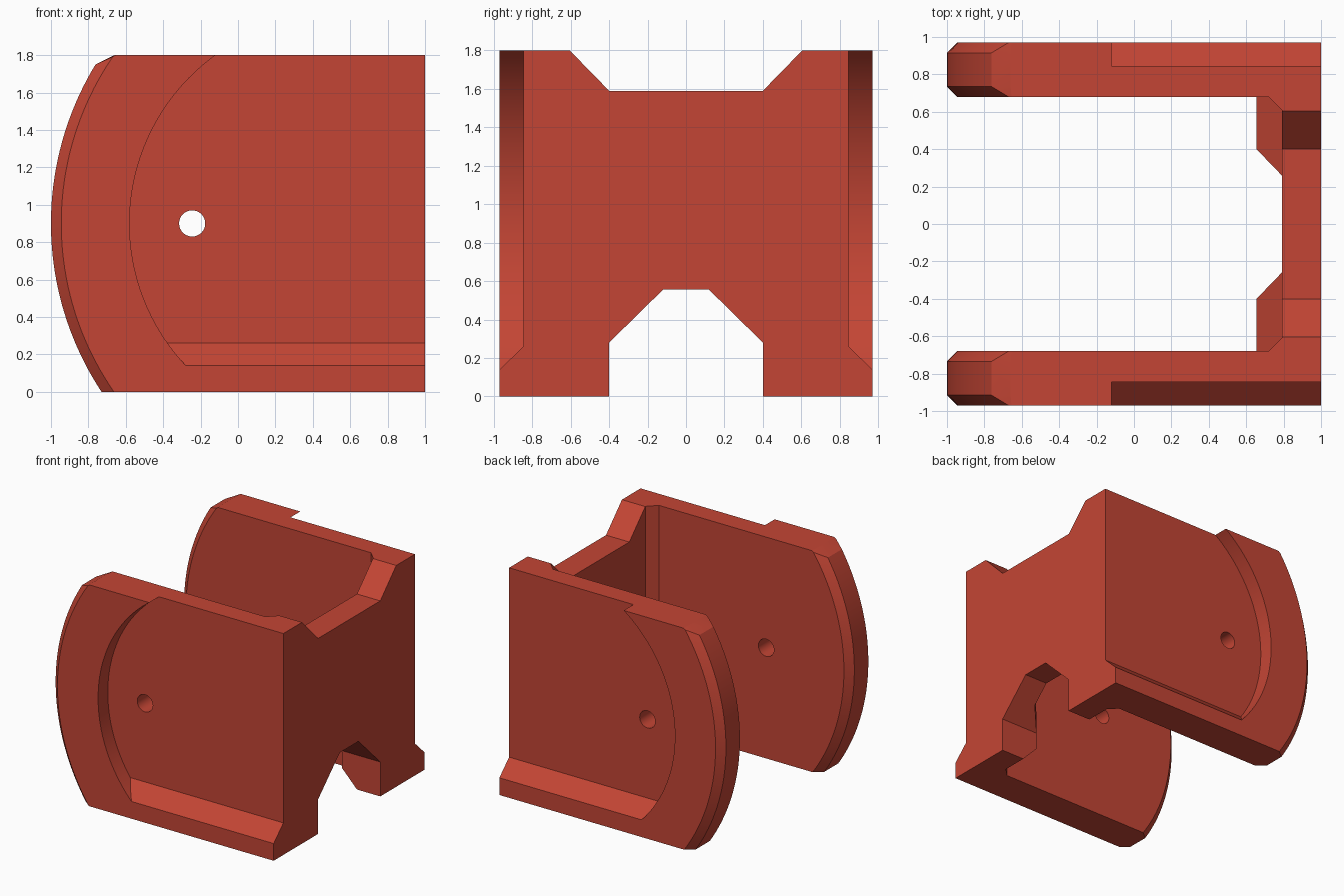
import bpy, bmesh, math
from mathutils import Vector

if "Cube" in bpy.data.objects:
    bpy.data.objects.remove(bpy.data.objects["Cube"])

red = bpy.data.materials.new("brick_red")
red.diffuse_color = (0.55, 0.06, 0.035, 1)
red.use_nodes = True
red.node_tree.nodes["Principled BSDF"].inputs["Base Color"].default_value = red.diffuse_color


def loft(name, rings):
    """Closed solid through rings of equal point count."""
    bm = bmesh.new()
    vs = [[bm.verts.new(p) for p in ring] for ring in rings]
    n = len(vs[0])
    for a, b in zip(vs, vs[1:]):
        for i in range(n):
            j = (i + 1) % n
            bm.faces.new((a[i], a[j], b[j], b[i]))
    bm.faces.new(vs[0][::-1])
    bm.faces.new(vs[-1])
    return finish(name, bm)


def finish(name, bm):
    bmesh.ops.recalc_face_normals(bm, faces=bm.faces)
    me = bpy.data.meshes.new(name)
    bm.to_mesh(me)
    bm.free()
    me.materials.append(red)
    ob = bpy.data.objects.new(name, me)
    bpy.context.collection.objects.link(ob)
    return ob


def prism(name, axis, pts, lo, hi):
    """Extrude a 2D outline along one axis."""
    put = {"x": lambda a, b, t: (t, a, b),
           "y": lambda a, b, t: (a, t, b),
           "z": lambda a, b, t: (a, b, t)}[axis]
    return loft(name, [[put(a, b, t) for a, b in pts] for t in (lo, hi)])


def slice_off(ob, point, normal):
    """Remove everything on the normal's side of a plane and cap the cut."""
    bm = bmesh.new()
    bm.from_mesh(ob.data)
    cut = bmesh.ops.bisect_plane(bm, geom=bm.verts[:] + bm.edges[:] + bm.faces[:],
                                 plane_co=point, plane_no=Vector(normal).normalized(),
                                 clear_outer=True)
    edges = [e for e in cut["geom_cut"] if isinstance(e, bmesh.types.BMEdge)]
    bmesh.ops.contextual_create(bm, geom=edges)
    bmesh.ops.recalc_face_normals(bm, faces=bm.faces)
    bm.to_mesh(ob.data)
    bm.free()


def apply(ob, mod):
    bpy.context.view_layer.objects.active = ob
    bpy.ops.object.modifier_apply(modifier=mod.name)


def boolean(ob, other, op):
    mod = ob.modifiers.new("bool", "BOOLEAN")
    mod.operation, mod.solver, mod.object = op, "EXACT", other
    apply(ob, mod)
    bpy.data.objects.remove(other)


def arc(cx, r, z0, z1, n=40):
    """Left-bulging arc around (cx, 0.9)."""
    a0, a1 = math.asin((z0 - .9) / r), math.asin((z1 - .9) / r)
    return [(cx - r * math.cos(a0 + (a1 - a0) * i / n),
             .9 + r * math.sin(a0 + (a1 - a0) * i / n)) for i in range(n + 1)]


# Side plate with a curved, chamfered free end
rim = arc(.635, 1.635, 0, 1.75) + [(-.66, 1.8), (1, 1.8), (1, 0)]
face = arc(.635, 1.58, 0, 1.79) + [(-.655, 1.8), (1, 1.8), (1, 0)]
body = loft("bracket_body", [[(x, y, z) for x, z in ring] for y, ring in
                             ((.68, face), (.735, rim), (.915, rim), (.97, face))])

# Recess in the outer face, with a sloped lower ledge
recess = prism("recess_cutter", "y", arc(.53, 1.11, .05, 1.9) + [(1.2, 1.9), (1.2, .05)], .845, 1.1)
slice_off(recess, (0, .97, .14), (0, -.125, -.13))
boolean(body, recess, "DIFFERENCE")

# Round pin hole
hole = [(-.245 + .07 * math.cos(i * math.tau / 32), .9 + .07 * math.sin(i * math.tau / 32))
        for i in range(32)]
boolean(body, prism("hole_cutter", "y", hole, .5, 1.2), "DIFFERENCE")

# Cross wall with dipped top
wall = prism("cross_wall", "x", [(-.1, 0), (.75, 0), (.75, 1.8), (.605, 1.8),
                                 (.4, 1.59), (-.1, 1.59)], .79, 1)
boolean(body, wall, "UNION")

# Full-height fillet in the inner corner
boolean(body, prism("corner_fillet", "z", [(.72, .68), (.79, .61), (.85, .61),
                                           (.85, .72), (.72, .72)], 0, 1.8), "UNION")

# Low thickening pad on the inside of the wall
pad = prism("foot_pad", "y", [(.79, 0), (.655, .14), (.655, .43), (.79, .57),
                              (.85, .57), (.85, 0)], .15, .72)
slice_off(pad, (.655, .4, 0), (-.14, -.135, 0))
boolean(body, pad, "UNION")

# Arched notch at the bottom
notch = prism("notch_cutter", "x", [(-.4, -.1), (.4, -.1), (.4, .28), (.12, .555),
                                    (-.12, .555), (-.4, .28)], .5, 1.2)
boolean(body, notch, "DIFFERENCE")

# Mirror to the other side
mirror = body.modifiers.new("mirror", "MIRROR")
mirror.use_axis = (False, True, False)
mirror.use_bisect_axis = (False, True, False)
apply(body, mirror)

bpy.ops.object.select_all(action="DESELECT")
body.select_set(True)
bpy.context.view_layer.objects.active = body
bpy.ops.object.shade_smooth_by_angle(angle=math.radians(20))
